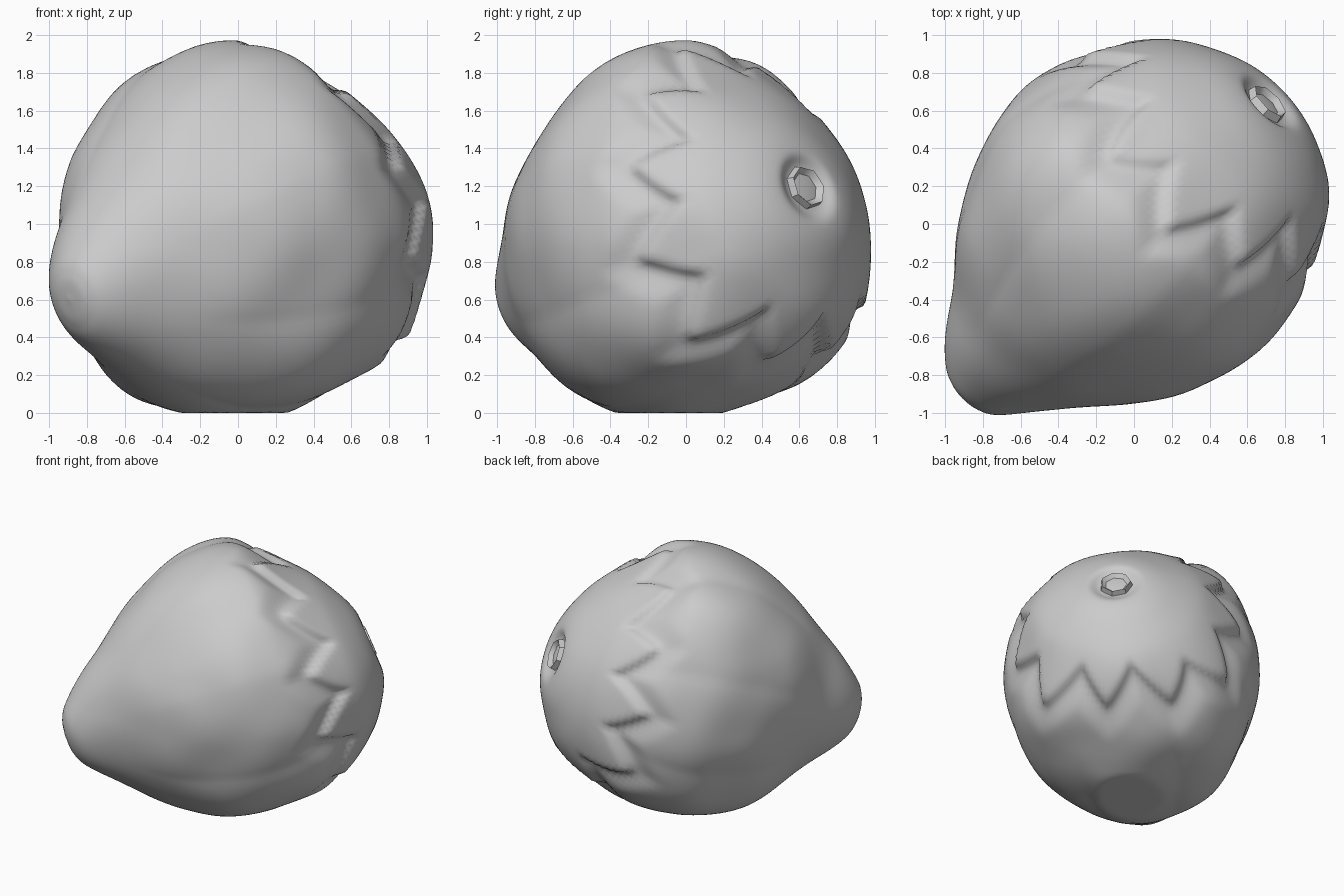
import bpy, bmesh, math
from mathutils import Vector, Matrix, noise

cube = bpy.data.objects.get("Cube")
if cube:
    bpy.data.objects.remove(cube, do_unlink=True)

grey = bpy.data.materials.new("plain_grey")
grey.use_nodes = True
colour = (0.6, 0.6, 0.6, 1)
grey.diffuse_color = colour
grey.node_tree.nodes["Principled BSDF"].inputs["Base Color"].default_value = colour

# Profile from the tip to the stem end: (distance along the axis, radius)
PROFILE = [(0, 0), (0.02, 0.12), (0.1, 0.23), (0.37, 0.44), (0.65, 0.66), (0.96, 0.83),
           (1.27, 0.925), (1.55, 0.915), (1.79, 0.825), (2.07, 0.625), (2.25, 0.4),
           (2.32, 0.22), (2.29, 0.12), (2.28, 0)]
ROWS, SIDES, LEAVES = 100, 150, 11
TILT = math.radians(15)


def smooth_profile():
    """Resample the profile through a Catmull-Rom curve."""
    pts = [Vector(p) for p in PROFILE]
    pts = [2 * pts[0] - pts[1]] + pts + [2 * pts[-1] - pts[-2]]
    spans = len(PROFILE) - 1
    out = []
    for k in range(1, ROWS):
        t = k / ROWS * spans
        i = int(t)
        u = t - i
        a, b, c, d = pts[i:i + 4]
        out.append(0.5 * (2 * b + (c - a) * u + (2 * a - 5 * b + 4 * c - d) * u * u
                          + (3 * b - a - 3 * c + d) * u ** 3))
    return out


def step(lo, hi, v):
    t = min(max((v - lo) / (hi - lo), 0), 1)
    return t * t * (3 - 2 * t)


def leaf_relief(s, ang):
    """Softly raised pointed leaves with a dent beyond their edge."""
    turn = ang / math.tau * LEAVES + 0.5
    saw = abs((turn % 1) * 2 - 1)
    edge = 1.76 + 0.24 * saw + 0.05 * math.sin(3 * ang)
    inside = step(edge - 0.05, edge + 0.07, s)
    dent = step(edge - 0.24, edge - 0.04, s) * (1 - inside)
    return 0.025 * inside * (1 - step(2.1, 2.3, s)) - 0.035 * dent


def shoulder(s, ang):
    """Squarer cross-section, fuller everywhere but the upper left quarter."""
    corner = max(0, -math.cos(4 * ang))
    amount = -0.02 if math.cos(ang) < 0 < math.sin(ang) else 0.06
    return corner * amount * step(0.3, 0.8, s) * (1 - step(1.7, 2.2, s))


# Axis runs horizontally along the x = y diagonal, rising towards the stem
axis = Vector((math.cos(TILT), 0, math.sin(TILT)))
axis = Matrix.Rotation(math.pi / 4, 3, 'Z') @ axis
side = Vector((0, 0, 1)).cross(axis).normalized()
up = axis.cross(side)
origin = Vector((-0.895, -0.915, 0.6))


def place(s, r, ang):
    """Point on the body: fuller belly, stem end leaning up, flattened base."""
    r *= 1 + shoulder(s, ang)
    v = r * math.sin(ang)
    if v > 0:
        v *= 1.1 - 0.12 * step(1.6, 2.1, s)
    else:
        v *= 1.2 - 0.17 * step(0.5, 1.4, s)
    lean = 0.12 * v * step(1.3, 2.2, s)
    w = r * math.cos(ang) - 0.035 * step(1.8, 2.3, s)
    co = origin + axis * (s - lean) + side * w + up * v
    co.z = max(co.z, 0.0)
    return co


def make_object(name, bm, sharp):
    bmesh.ops.recalc_face_normals(bm, faces=bm.faces)
    mesh = bpy.data.meshes.new(name)
    bm.to_mesh(mesh)
    bm.free()
    obj = bpy.data.objects.new(name, mesh)
    bpy.context.collection.objects.link(obj)
    mesh.materials.append(grey)
    bpy.ops.object.select_all(action='DESELECT')
    obj.select_set(True)
    bpy.context.view_layer.objects.active = obj
    bpy.ops.object.shade_smooth_by_angle(angle=math.radians(sharp))


def bridge(bm, lower, upper):
    n = len(lower)
    for i in range(n):
        j = (i + 1) % n
        bm.faces.new((lower[i], lower[j], upper[j], upper[i]))


def fan(bm, ring, centre):
    for i in range(len(ring)):
        bm.faces.new((ring[i], ring[(i + 1) % len(ring)], centre))


# Fruit body with its leafy crown modelled into the skin
bm = bmesh.new()
rings = []
for s, r in smooth_profile():
    ring = []
    for k in range(SIDES):
        ang = math.tau * k / SIDES
        bump = 0.025 * noise.noise(place(s, r, ang) * 2.3) + leaf_relief(s, ang)
        ring.append(bm.verts.new(place(s, r + bump * step(0, 0.3, r), ang)))
    rings.append(ring)
for lower, upper in zip(rings, rings[1:]):
    bridge(bm, lower, upper)
fan(bm, rings[0], bm.verts.new(place(0, 0, 0)))
fan(bm, rings[-1], bm.verts.new(place(PROFILE[-1][0], 0, 0)))
make_object("fruit_body", bm, 70)

# Short cut stem with a hollow end
bm = bmesh.new()
loops = [[bm.verts.new(place(s, r, math.tau * k / 7)) for k in range(7)]
         for s, r in ((2.22, 0.14), (2.33, 0.11), (2.3, 0.08))]
for lower, upper in zip(loops, loops[1:]):
    bridge(bm, lower, upper)
fan(bm, loops[-1], bm.verts.new(place(2.31, 0, 0)))
make_object("stem", bm, 40)
